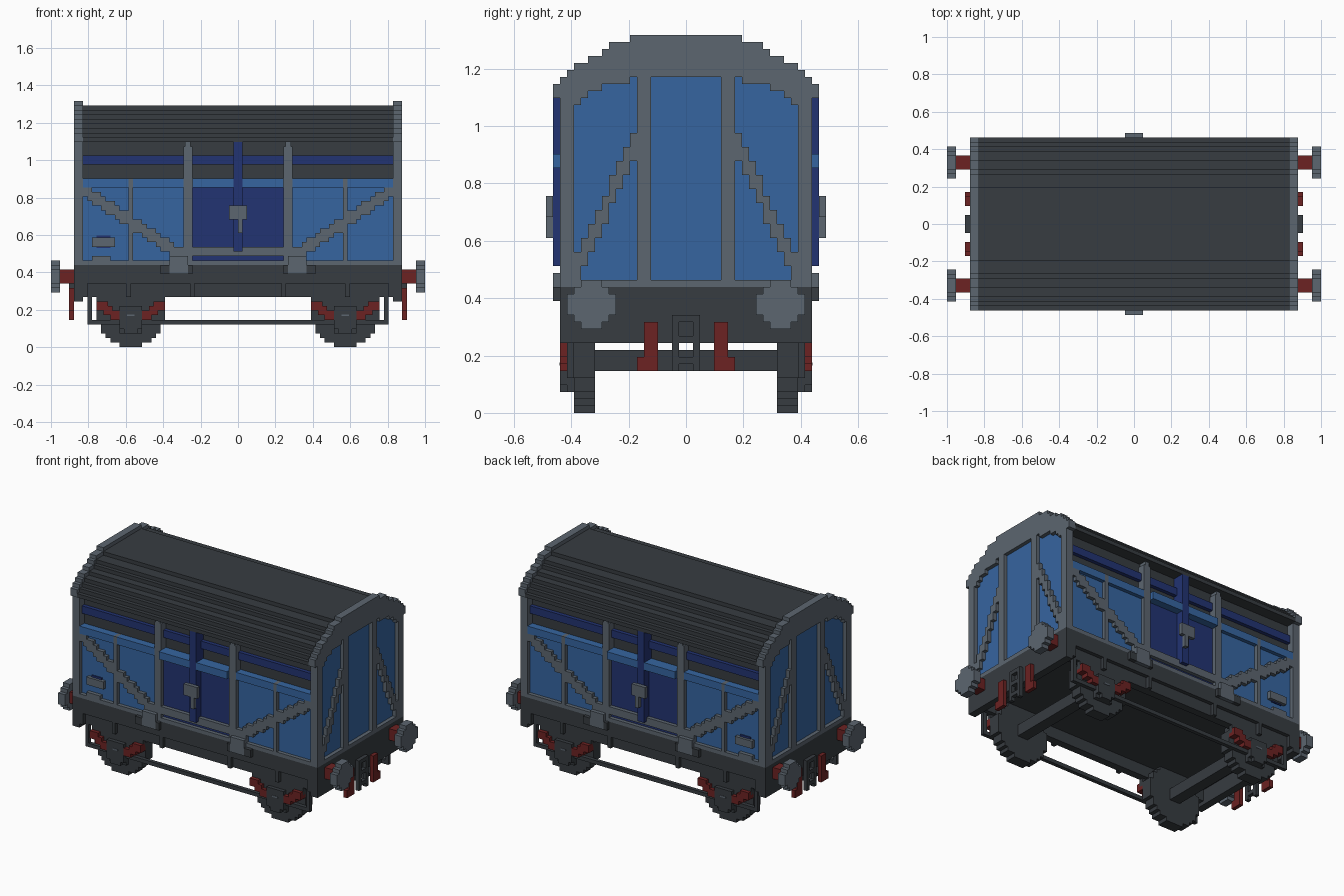
import bpy, bmesh, math

if "Cube" in bpy.data.objects:
    bpy.data.objects.remove(bpy.data.objects["Cube"], do_unlink=True)

V = 2 / 82  # size of one block; all part sizes below are in blocks


def material(name, rgb):
    lin = [(c / 255 / 12.92 if c < 11 else ((c / 255 + 0.055) / 1.055) ** 2.4) for c in rgb]
    m = bpy.data.materials.new(name)
    m.use_nodes = True
    m.diffuse_color = (*lin, 1)
    m.node_tree.nodes["Principled BSDF"].inputs["Base Color"].default_value = (*lin, 1)
    return m


DARK = material("charcoal", (55, 60, 65))
GREY = material("slate grey", (92, 102, 112))
BLUE = material("mid blue", (54, 101, 160))
NAVY = material("navy", (34, 51, 114))
RED = material("dark red", (108, 34, 34))


def part(name, mat, boxes, mirror=""):
    """One object from boxes (x0, x1, y0, y1, z0, z1), mirrored across x and/or y."""
    boxes = list(boxes)
    if "x" in mirror:
        boxes += [(-b, -a, c, d, e, f) for a, b, c, d, e, f in boxes]
    if "y" in mirror:
        boxes += [(a, b, -d, -c, e, f) for a, b, c, d, e, f in boxes]
    bm = bmesh.new()
    for x0, x1, y0, y1, z0, z1 in boxes:
        verts = bmesh.ops.create_cube(bm, size=1)["verts"]
        for v in verts:
            v.co.x = V * (x1 if v.co.x > 0 else x0)
            v.co.y = V * (y1 if v.co.y > 0 else y0)
            v.co.z = V * (z1 if v.co.z > 0 else z0)
    me = bpy.data.meshes.new(name)
    bm.to_mesh(me)
    bm.free()
    me.materials.append(mat)
    ob = bpy.data.objects.new(name, me)
    bpy.context.collection.objects.link(ob)
    return ob


def disc_rows(n):
    """Rows (half_width, z0, z1) of a blocky disc n blocks across, centred on zero."""
    r = n / 2
    for k in range(n):
        z = k - r + 0.5
        yield int(math.sqrt(r * r - z * z)) + 0.5, z - 0.5, z + 0.5


# Stepped arch: half width of each row, from the top down to the eaves
ARCH = [8, 11, 12, 14, 16, 17, 18, 19]
part("roof", DARK, [(-34, 34, -h, h, 52 - i, 53 - i) for i, h in enumerate(ARCH)])


def arch_top(y):
    return max(54 - i for i, h in enumerate(ARCH) if h > y)


def panel_top(y):
    if y < 8:
        return 48
    return 47 if y < 12 else 46 if y < 14 else 45 if y < 15 else 44


# End frames: arch, corner posts, inner posts, bottom rail and braces
part("end_arch", GREY,
     [(34, 36, y, y + 1, panel_top(y) if y < 16 else 45, arch_top(y)) for y in range(19)], "xy")
part("corner_posts", GREY, [(34, 36, 16, 18, 18, 45)], "xy")
part("end_posts", GREY, [(34, 36, 5, 7, 19, 48)], "xy")
part("end_bottom_rail", GREY, [(34, 36, -16, 16, 18, 19)], "x")
part("end_braces", GREY,
     [(34, 36, 15 - i, 16 - i, 19 + round(i * 17 / 8), 23 + round(i * 17 / 8)) for i in range(9)], "xy")
part("end_panels", BLUE, [(34, 35, -16, 16, 19, 48)], "x")

# Side walls
part("upper_wall", DARK, [(-34, 34, -16, 16, 18, 45)])
part("side_panels", BLUE, [(10, 34, 16, 17, 19, 35)], "xy")
part("side_ledges", BLUE, [(12, 23, 16, 18, 35, 37), (24, 34, 16, 18, 35, 37),
                           (1, 10, 16, 19, 35, 37)], "xy")
part("upper_stripe", NAVY, [(-34, 34, 16, 17, 40, 42)], "y")
part("side_bottom_rail", GREY, [(-34, 34, 16, 18, 18, 19)], "y")
part("side_stiles", GREY, [(23, 24, 16, 18, 19, 37)], "xy")
braces = []
for i in range(22):
    c = 34 - 14.5 * i / 22
    braces.append((33 - i, 34 - i, 16, 18, math.floor(c - 1), math.ceil(c + 1)))
part("side_braces", GREY, braces, "xy")

# Doors
part("door", NAVY, [(-10, 10, 16, 17, 19, 35)], "y")
part("door_posts", GREY, [(10, 12, 16, 18, 19, 44), (10.4, 11.6, 16, 18, 44, 45)], "xy")
part("door_sill", GREY, [(-10, 10, 16, 18, 20, 22)], "y")
part("door_centre_bar", NAVY, [(-1, 1, 16, 19, 21, 45)], "y")
part("door_latch", GREY, [(-2, 2, 19, 20, 28, 31), (0, 1, 19, 20, 25, 28)], "y")
part("brace_brackets", GREY, [(11, 15, 16, 19, 16, 20)], "xy")

# Number plates near one end of each side
part("plate_backing", NAVY, [(-31, -28, 17, 17.3, 21.7, 24.5)], "y")
part("side_plates", GREY, [(-32, -27, 17, 18, 22, 24), (-32, -28, 17, 18, 19, 20)], "y")

# Chassis
part("floor", DARK, [(-36, 36, -18, 18, 14, 18)])
part("sole_bars", DARK, [(-34, 34, 15, 17, 11, 14)], "y")
part("sole_bar_ribs", DARK, [(x, x + 1, 17, 18, 11, 14) for x in (9.5, 23.5, 33)], "xy")
part("bracket_chamfers", DARK, [(10, 11, 18, 19, 16, 18), (15, 17, 18, 19, 16, 18)], "xy")
part("end_beams", DARK, [(34, 36, -18, 18, 10, 14)], "x")

# Wheels and axles
CX, CZ = 23.5, 7.5
part("wheels", DARK, [(CX - h, CX + h, 13, 16, CZ + a, CZ + b) for h, a, b in disc_rows(15)], "xy")
part("axles", DARK, [(CX - 1.5, CX + 1.5, -13, 13, 6, 9)], "x")

# Axle boxes, springs and brake rods
part("axle_boxes", DARK, [(CX - 2.5, CX + 2.5, 16, 17, 3, 11), (CX - 1.5, CX + 1.5, 17, 18, 3, 4),
                          (CX - 2.5, CX + 2.5, 17, 18, 4, 9), (CX - 5.5, CX + 5.5, 16, 17, 7, 11),
                          (CX - 7.5, CX + 7.5, 16, 17, 9, 11)], "xy")
part("axle_caps", GREY, [(CX - 0.8, CX + 0.8, 18, 18.1, 6.8, 7.2)], "xy")
springs = []
for d0, d1, z in ((5, 7.5, 8), (4, 6, 7), (2.5, 4.5, 6)):
    springs += [(CX + d0, CX + d1, 16, 18, z, z + 2), (CX - d1, CX - d0, 16, 18, z, z + 2)]
part("leaf_springs", RED, springs, "xy")
part("brake_rods", DARK, [(-33, 33, 16, 17, 5, 6)], "y")
part("brake_rod_hangers", DARK, [(32, 33, 16, 17, 6, 11)], "xy")

# Buffers
part("buffer_rods", RED, [(36, 39, 12, 15, 14, 17)], "xy")
part("buffer_heads", GREY, [(39, 41, 13.5 - h, 13.5 + h, 15.5 + a, 15.5 + b)
                            for h, a, b in disc_rows(7)], "xy")

# Couplings: pierced centre plate and red side hoses
part("coupling_plate", DARK, [(36, 37, 1, 2, 6, 14), (36, 37, 0, 1, 13, 14),
                              (36, 37, 0, 1, 10, 11), (36, 37, 0, 1, 7, 8)], "xy")
part("brake_hoses", RED, [(36, 37, 4, 6, 6, 13), (36, 37, 6, 7, 6, 8)], "xy")
